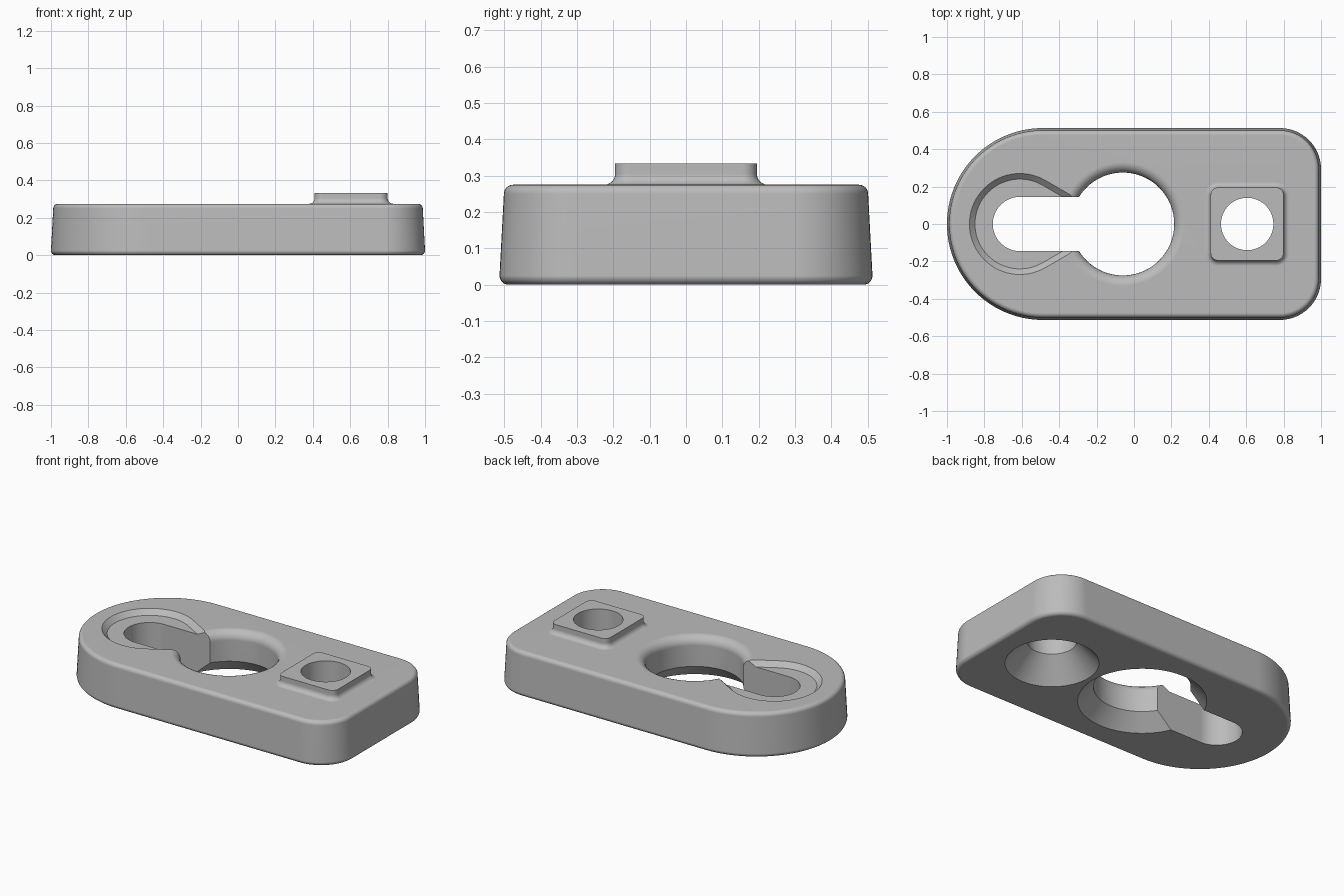
import bpy, bmesh, math

if "Cube" in bpy.data.objects:
    bpy.data.objects.remove(bpy.data.objects["Cube"])

grey = bpy.data.materials.new("plain grey")
grey.diffuse_color = (0.5, 0.5, 0.5, 1)
grey.use_nodes = True
grey.node_tree.nodes["Principled BSDF"].inputs["Base Color"].default_value = grey.diffuse_color


def loft(name, rings):
    """Closed solid through rings of equal point count (bottom to top)."""
    bm = bmesh.new()
    rows = [[bm.verts.new(p) for p in ring] for ring in rings]
    n = len(rows[0])
    for a, b in zip(rows, rows[1:]):
        for i in range(n):
            j = (i + 1) % n
            bm.faces.new((a[i], a[j], b[j], b[i]))
    bm.faces.new(rows[0][::-1])
    bm.faces.new(rows[-1])
    bmesh.ops.recalc_face_normals(bm, faces=bm.faces)
    mesh = bpy.data.meshes.new(name)
    bm.to_mesh(mesh)
    bm.free()
    mesh.materials.append(grey)
    ob = bpy.data.objects.new(name, mesh)
    bpy.context.collection.objects.link(ob)
    return ob


def arc(cx, cy, r, a0, a1, n):
    return [(cx + r * math.cos(math.radians(a0 + (a1 - a0) * i / n)),
             cy + r * math.sin(math.radians(a0 + (a1 - a0) * i / n)))
            for i in range(n + 1)]


def at(points, z):
    return [(x, y, z) for x, y in points]


def plate_outline(d):
    """Round left end, two rounded right corners, grown by d."""
    return (arc(0.78, -0.293, 0.22 + d, -90, 0, 14)
            + arc(0.78, 0.293, 0.22 + d, 0, 90, 14)
            + arc(-0.487, 0, 0.513 + d, 90, 270, 48))


def boss_outline(d):
    pts = []
    for k, (sx, sy) in enumerate([(1, 1), (-1, 1), (-1, -1), (1, -1)]):
        pts += arc(0.605 + sx * 0.155, sy * 0.155, 0.04 + d, 90 * k, 90 * k + 90, 8)
    return pts


def revolve(name, cx, profile, n=96):
    return loft(name, [at(arc(cx, 0, r, 0, 360 - 360 / n, n - 1), z) for r, z in profile])


def boolean(target, other, operation):
    mod = target.modifiers.new(other.name, 'BOOLEAN')
    mod.object, mod.operation, mod.solver = other, operation, 'EXACT'
    other.hide_render = True


# Tapered plate with rounded bottom and top rims
steps = [math.radians(15 * i) for i in range(7)]
R, H = 0.025, 0.275
rings = [at(plate_outline(-R + R * math.sin(t)), R - R * math.cos(t)) for t in steps]
rings += [at(plate_outline(-0.012 - R + R * math.cos(t)), H - R + R * math.sin(t)) for t in steps]
plate = loft("keyhole_plate", rings)

# Square boss with a concave fillet at its foot
F = 0.03
boss_rings = [at(boss_outline(F), 0.2)]
boss_rings += [at(boss_outline(F - F * math.sin(t)), H + F - F * math.cos(t)) for t in steps]
boss_rings.append(at(boss_outline(0), 0.333))
boss = loft("boss", boss_rings)

# Large hole: bottom chamfer, rounded top rim
E = 0.055
large = [(0.375, -0.01), (0.275, 0.09)]
large += [(0.275 + E - E * math.cos(t), H - E + E * math.sin(t)) for t in steps]
large.append((0.275 + E, 0.4))
large_hole = revolve("large_hole_cutter", -0.06, large)

# Boss hole with countersink below
boss_hole = revolve("boss_hole_cutter", 0.605,
                    [(0.275, -0.01), (0.14, 0.14), (0.14, 0.45)], 64)

# Slot running from the large hole to the round left end
slot_pts = arc(-0.61, 0, 0.145, 90, 270, 32) + [(-0.1, -0.145), (-0.1, 0.145)]
slot = loft("slot_cutter", [at(slot_pts, -0.1), at(slot_pts, 0.45)])


# Shallow teardrop recess around the slot
def teardrop(r):
    return arc(-0.61, 0, r, 60, 300, 48) + [(-0.61 + 2 * r, 0)]


recess = loft("recess_cutter", [at(teardrop(0.24), H - 0.03), at(teardrop(0.27), H),
                                at(teardrop(0.27), 0.3)])

boolean(plate, boss, 'UNION')
cutters = [large_hole, boss_hole, slot, recess]
for cutter in cutters:
    boolean(plate, cutter, 'DIFFERENCE')

# Bake the cuts and remove the helpers
deps = bpy.context.evaluated_depsgraph_get()
baked = bpy.data.meshes.new_from_object(plate.evaluated_get(deps))
plate.modifiers.clear()
plate.data = baked
for ob in cutters + [boss]:
    bpy.data.objects.remove(ob)

# Smooth shading with crisp edges
bpy.ops.object.select_all(action='DESELECT')
plate.select_set(True)
bpy.context.view_layer.objects.active = plate
bpy.ops.object.shade_smooth_by_angle(angle=math.radians(30))
weighted = plate.modifiers.new("even_normals", 'WEIGHTED_NORMAL')
weighted.keep_sharp = True
